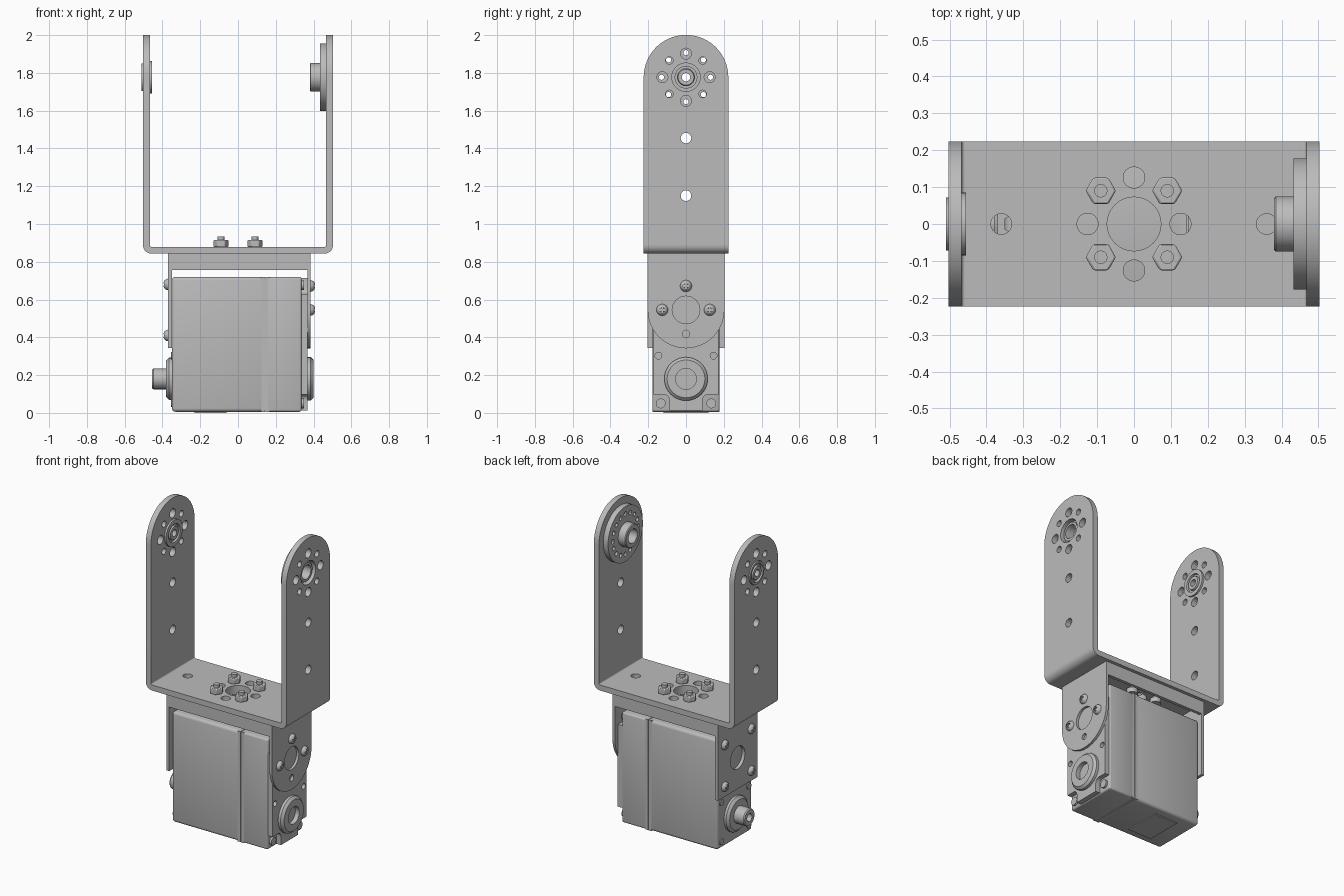
import bpy, bmesh, math
from math import sin, cos, pi
from mathutils import Matrix, Vector

old = bpy.data.objects.get("Cube")
if old:
    bpy.data.objects.remove(old, do_unlink=True)

grey = bpy.data.materials.new("metal_grey")
grey.use_nodes = True
COLOUR = (0.5, 0.5, 0.5, 1)
grey.diffuse_color = COLOUR
grey.node_tree.nodes["Principled BSDF"].inputs["Base Color"].default_value = COLOUR

# Local x, y, z sent to: sheet facing x, y or z
FACING = {
    "x": Matrix(((0, 0, 1, 0), (1, 0, 0, 0), (0, 1, 0, 0), (0, 0, 0, 1))),
    "y": Matrix(((1, 0, 0, 0), (0, 0, -1, 0), (0, 1, 0, 0), (0, 0, 0, 1))),
    "z": Matrix.Identity(4),
}
parts = []


def add(name, mesh):
    ob = bpy.data.objects.new(name, mesh)
    bpy.context.collection.objects.link(ob)
    if not mesh.materials:
        mesh.materials.append(grey)
    parts.append(ob)
    return ob


def finish(name, bm):
    bmesh.ops.recalc_face_normals(bm, faces=bm.faces)
    mesh = bpy.data.meshes.new(name)
    bm.to_mesh(mesh)
    bm.free()
    return add(name, mesh)


def arc(u, v, r, start, end, n=24):
    return [(u + r * cos(start + (end - start) * i / n),
             v + r * sin(start + (end - start) * i / n)) for i in range(n + 1)]


def circle(u, v, r, n=32):
    return arc(u, v, r, 0, 2 * pi, n)[:-1]


def ring(v, radius, r, count, phase=0.0, n=16):
    return [circle(radius * cos(phase + 2 * pi * i / count),
                   v + radius * sin(phase + 2 * pi * i / count), r, n) for i in range(count)]


def rect(u0, u1, v0, v1):
    return [(u0, v0), (u1, v0), (u1, v1), (u0, v1)]


def sheet(name, axis, w0, w1, outline, holes=()):
    """Flat part with holes, between w0 and w1 on its axis."""
    curve = bpy.data.curves.new(name, "CURVE")
    curve.dimensions = "2D"
    curve.fill_mode = "BOTH"
    curve.extrude = abs(w1 - w0) / 2
    for loop in [outline, *holes]:
        sp = curve.splines.new("POLY")
        sp.points.add(len(loop) - 1)
        for p, (u, v) in zip(sp.points, loop):
            p.co = (u, v, 0, 1)
        sp.use_cyclic_u = True
    tmp = bpy.data.objects.new(name + "_curve", curve)
    mesh = bpy.data.meshes.new_from_object(tmp)
    bpy.data.objects.remove(tmp)
    bm = bmesh.new()
    bm.from_mesh(mesh)
    bmesh.ops.remove_doubles(bm, verts=bm.verts, dist=1e-5)
    mid = (w0 + w1) / 2
    shift = Vector((0, -mid if axis == "y" else 0, 0)) if axis == "y" else Vector((0, 0, mid))
    if axis == "y":
        shift = Vector((0, 0, -mid))
    bm.transform(FACING[axis] @ Matrix.Translation(shift))
    return finish(name, bm)


def lathe(name, profile, z, n=40, closed=True):
    """Turned part about an x-facing axis; profile is (x, radius)."""
    bm = bmesh.new()
    vs = [bm.verts.new((x, 0, r)) for x, r in profile]
    pairs = list(zip(vs, vs[1:])) + ([(vs[-1], vs[0])] if closed else [])
    edges = [bm.edges.new(p) for p in pairs]
    bmesh.ops.spin(bm, geom=vs + edges, cent=(0, 0, 0), axis=(1, 0, 0),
                   angle=2 * pi, steps=n, use_duplicate=False)
    bmesh.ops.remove_doubles(bm, verts=bm.verts, dist=1e-5)
    bm.transform(Matrix.Translation((0, 0, z)))
    return finish(name, bm)


def box(name, x0, x1, y0, y1, z0, z1, bevel=0.0):
    bm = bmesh.new()
    bmesh.ops.create_cube(bm, size=1)
    size = Matrix.Diagonal((x1 - x0, y1 - y0, z1 - z0, 1))
    bm.transform(Matrix.Translation(((x0 + x1) / 2, (y0 + y1) / 2, (z0 + z1) / 2)) @ size)
    if bevel:
        bmesh.ops.bevel(bm, geom=bm.edges[:], offset=bevel, segments=3, profile=0.5, affect="EDGES")
    return finish(name, bm)


# Large U bracket
W, T, Z0, R, PIVOT, HALF = 0.503, 0.036, 0.843, 0.045, 1.777, 0.224
for side, s in (("left", 1), ("right", -1)):
    outline = [(-HALF, Z0 + R), (HALF, Z0 + R)] + arc(0, PIVOT, HALF, 0, pi, 40)
    holes = [circle(0, PIVOT, 0.075), circle(0, 1.455, 0.028), circle(0, 1.15, 0.028)]
    holes += ring(PIVOT, 0.125, 0.029, 4) + ring(PIVOT, 0.125, 0.02, 4, pi / 4)
    sheet(side + "_arm", "x", s * (W - T), s * W, outline, holes)
    bend = [(s * u, v) for u, v in arc(W - R, Z0 + R, R, -pi / 2, 0, 8)
            + arc(W - R, Z0 + R, R - T, 0, -pi / 2, 8)]
    sheet(side + "_bend", "y", -HALF, HALF, bend)
sheet("bracket_base", "z", Z0, Z0 + T, rect(R - W, W - R, -HALF, HALF),
      [circle(0, 0, 0.073), circle(-0.36, 0, 0.028), circle(0.36, 0, 0.028)]
      + ring(0, 0.126, 0.029, 4))

# Turning horn on the left arm, bearing on the right arm
sheet("horn_disc", "x", 0.433, 0.467, circle(0, PIVOT, 0.178, 56),
      [circle(0, PIVOT, 0.055)] + ring(PIVOT, 0.13, 0.014, 16, 0, 12))
lathe("horn_hub", [(0.38, 0.045), (0.38, 0.07), (0.385, 0.075), (0.434, 0.075),
                   (0.434, 0.06), (0.49, 0.06), (0.49, 0.045)], PIVOT)
lathe("bearing", [(-0.51, 0.022), (-0.51, 0.042), (-0.497, 0.045), (-0.497, 0.056),
                  (-0.51, 0.059), (-0.51, 0.072), (-0.467, 0.074), (-0.467, 0.085),
                  (-0.455, 0.085), (-0.455, 0.059), (-0.467, 0.056), (-0.467, 0.045),
                  (-0.455, 0.042), (-0.455, 0.022)], PIVOT)

# Nuts and bolts through the base
for x in (-0.09, 0.09):
    for y in (-0.09, 0.09):
        nut = sheet("nut", "z", Z0 + T, 0.915, circle(x, y, 0.041, 6))
        bev = nut.modifiers.new("soft_edges", "BEVEL")
        bev.width, bev.segments = 0.005, 2
        sheet("bolt", "z", 0.8, 0.934, circle(x, y, 0.018, 20))
        sheet("bolt_head", "z", 0.775, 0.806, circle(x, y, 0.034, 24))

# Mounting bracket holding the motor
sheet("mount_top", "z", 0.82, Z0, rect(-0.37, 0.382, -0.203, 0.203),
      [circle(0, 0, 0.073), circle(-0.335, 0, 0.02)] + ring(0, 0.126, 0.029, 4))
for name, y in (("front_lip", -0.193), ("back_lip", 0.193)):
    box(name, -0.36, 0.37, y - 0.01, y + 0.01, 0.757, 0.83)
sheet("mount_left_plate", "x", 0.367, 0.384,
      [(0.203, Z0), (-0.203, Z0)] + arc(0, 0.545, 0.203, pi, 2 * pi, 32),
      [circle(0, 0.545, 0.073), circle(0, 0.418, 0.02, 20)])
sheet("mount_right_plate", "x", -0.37, -0.35, rect(-0.203, 0.203, 0.343, Z0),
      [circle(0, 0.545, 0.073)])

# Motor case: main body, end section, stepped end cap
box("motor_body", -0.35, 0.142, -0.178, 0.178, 0.006, 0.72, 0.018)
box("motor_seam", 0.1, 0.18, -0.172, 0.172, 0.012, 0.714)
box("motor_end", 0.146, 0.337, -0.178, 0.178, 0.006, 0.72, 0.012)
for x in (0.122, 0.146):
    box("seam_band", x, x + 0.02, -0.178, 0.178, 0.006, 0.72)
step = 0.085
corner = [(0.172, 0.012 + step), (0.172 - step + 0.03, 0.012 + step)]
corner += arc(0.172 - step + 0.03, 0.012 + step - 0.03, 0.03, pi / 2, pi, 6)
corner += [(0.172 - step, 0.012)]
half = corner + [(-u, v) for u, v in reversed(corner)]
top = [(-u, 0.726 - v) for u, v in half]
sheet("motor_end_cap", "x", 0.33, 0.368, half + top,
      [circle(-0.146, 0.303, 0.018, 16), circle(0.146, 0.303, 0.018, 16)])
for y in (-0.134, 0.134):
    for z in (0.05, 0.676):
        sheet("case_screw", "x", 0.33, 0.35, circle(y, z, 0.026, 20))
box("base_pad", -0.23, -0.06, -0.12, 0.12, 0, 0.01)

# Idler boss on the left, output shaft on the right
SHAFT = 0.18
lathe("idler_boss", [(0.36, 0.055), (0.36, 0.115), (0.385, 0.115), (0.4, 0.1), (0.4, 0.055)], SHAFT)
lathe("idler_core", [(0.36, 0), (0.372, 0.056), (0.372, 0)], SHAFT)
lathe("output_boss", [(-0.34, 0.03), (-0.34, 0.112), (-0.365, 0.112), (-0.38, 0.096),
                      (-0.38, 0.03)], SHAFT)
lathe("output_shaft", [(-0.35, 0), (-0.35, 0.055), (-0.448, 0.055), (-0.455, 0.05),
                       (-0.455, 0.025), (-0.41, 0.025), (-0.41, 0)], SHAFT)
for y in (-0.14, 0.14):
    for z in (0.05, 0.303):
        lathe("rear_screw", [(-0.34, 0), (-0.34, 0.02), (-0.356, 0.02), (-0.356, 0)],
              z, 16).location.y = y

# Domed screws with a cross recess
dome = [(0, 0)] + [(0.026 * sin(a), 0.031 * cos(a)) for a in (0, 0.4, 0.8, 1.2)] + [(0.026, 0)]
first = lathe("mount_screw", dome, 0, 24)
plus = []
for i in range(4):
    c, s = cos(i * pi / 2), sin(i * pi / 2)
    for u, v in ((0.018, -0.005), (0.018, 0.005), (0.005, 0.005)):
        plus.append((u * c - v * s, u * s + v * c))
cutter = sheet("cross_cutter", "x", 0.014, 0.04, plus)
mod = first.modifiers.new("cross", "BOOLEAN")
mod.operation, mod.object = "DIFFERENCE", cutter
bpy.context.view_layer.update()
screw = bpy.data.meshes.new_from_object(first.evaluated_get(bpy.context.evaluated_depsgraph_get()))
for ob in (first, cutter):
    parts.remove(ob)
    bpy.data.objects.remove(ob, do_unlink=True)
for y, z in ((0, 0.672), (-0.126, 0.545), (0.126, 0.545)):
    add("left_screw", screw).location = (0.384, y, z)
for y in (-0.135, 0.135):
    for z in (0.68, 0.41):
        ob = add("right_screw", screw)
        ob.location = (-0.37, y, z)
        ob.rotation_euler.z = pi

# Smooth round parts, keep edges sharp
bpy.ops.object.select_all(action="DESELECT")
for ob in parts:
    ob.select_set(True)
bpy.context.view_layer.objects.active = parts[0]
bpy.ops.object.shade_smooth_by_angle(angle=math.radians(30))
